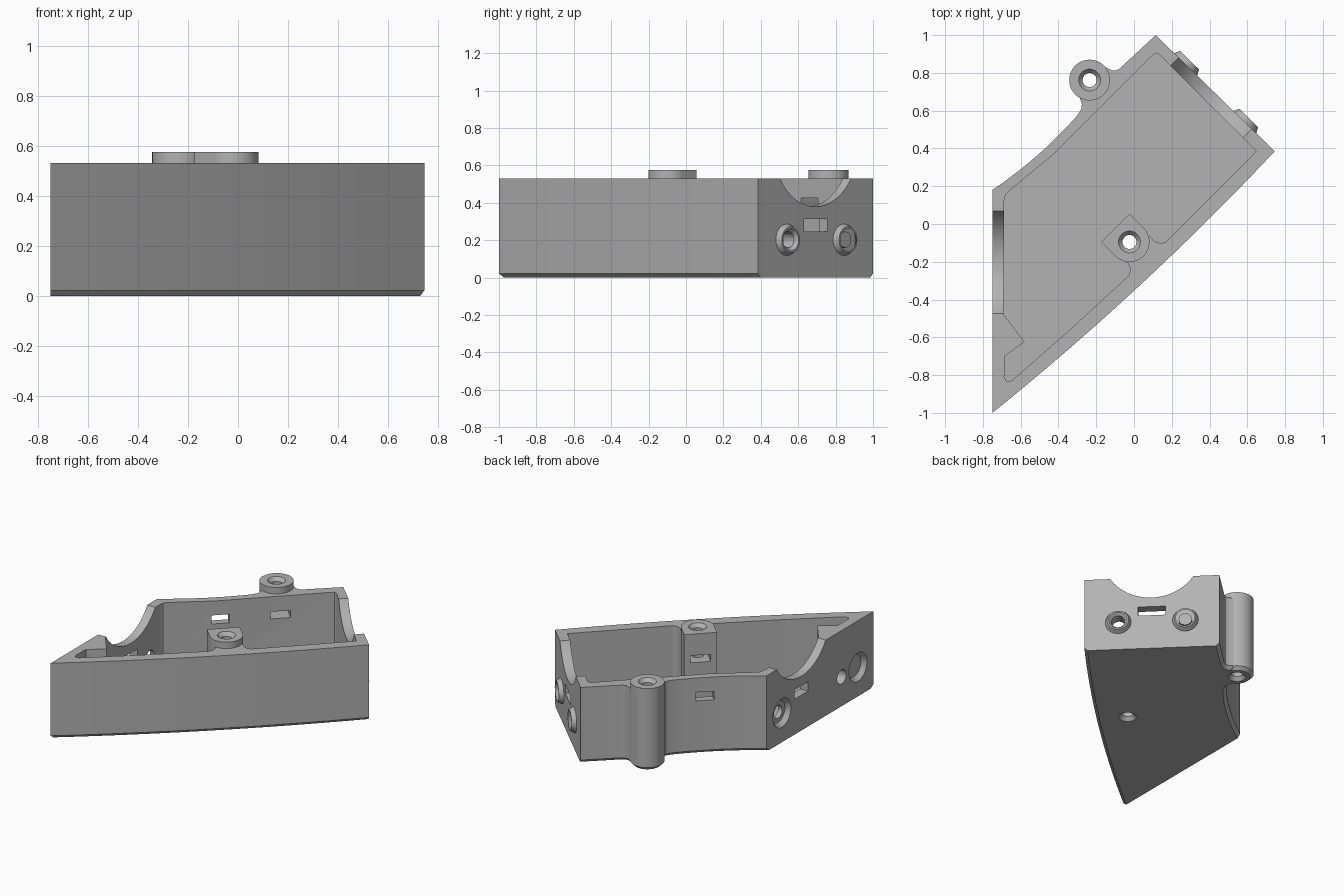
import bpy, bmesh, math
from mathutils import Vector, Matrix

if "Cube" in bpy.data.objects:
    bpy.data.objects.remove(bpy.data.objects["Cube"])

grey = bpy.data.materials.new("plain grey")
grey.use_nodes = True
grey.diffuse_color = (0.45, 0.45, 0.45, 1)
grey.node_tree.nodes["Principled BSDF"].inputs["Base Color"].default_value = (0.45, 0.45, 0.45, 1)

HEIGHT, FLOOR, BOSS_TOP = 0.53, 0.06, 0.575
UP = Vector((0, 0, 1))


def to_object(name, bm):
    bmesh.ops.recalc_face_normals(bm, faces=bm.faces)
    mesh = bpy.data.meshes.new(name)
    bm.to_mesh(mesh)
    bm.free()
    mesh.materials.append(grey)
    ob = bpy.data.objects.new(name, mesh)
    bpy.context.collection.objects.link(ob)
    return ob


def inset(pts, amounts):
    """Move each edge of a counter-clockwise outline inward by its own amount."""
    out = []
    for i in range(len(pts)):
        a, b, c = (Vector(pts[j % len(pts)]) for j in (i - 1, i, i + 1))
        d1, d2 = (b - a).normalized(), (c - b).normalized()
        n1, n2 = Vector((-d1.y, d1.x)), Vector((-d2.y, d2.x))
        k1, k2 = amounts[i - 1], amounts[i]
        det = n1.x * n2.y - n1.y * n2.x
        if abs(det) < 0.02:
            out.append(b + n1 * k1)
        else:
            out.append(Vector(((k1 * n2.y - k2 * n1.y) / det, (n1.x * k2 - n2.x * k1) / det)) + b)
    return out


def prism(name, pts, z0, z1, amounts=None, chamfer=0.022):
    levels = [(pts, z0), (pts, z1)]
    if amounts:
        levels = [(inset(pts, amounts), z0), (pts, z0 + chamfer), (pts, z1)]
    bm = bmesh.new()
    rings = [[bm.verts.new((p[0], p[1], z)) for p in ps] for ps, z in levels]
    n = len(pts)
    for lo, hi in zip(rings, rings[1:]):
        for i in range(n):
            bm.faces.new((lo[i], lo[(i + 1) % n], hi[(i + 1) % n], hi[i]))
    bm.faces.new(rings[0][::-1])
    bm.faces.new(rings[-1])
    return to_object(name, bm)


def cone(name, start, axis, length, r1, r2=None, sides=40):
    axis = Vector(axis).normalized()
    bm = bmesh.new()
    mat = Matrix.Translation(Vector(start) + axis * length / 2) @ axis.to_track_quat("Z", "Y").to_matrix().to_4x4()
    bmesh.ops.create_cone(bm, cap_ends=True, segments=sides, radius1=r1,
                          radius2=r1 if r2 is None else r2, depth=length, matrix=mat)
    return to_object(name, bm)


def block(name, centre, axis, depth, width, height):
    """Box whose depth runs along a level axis."""
    turn = math.atan2(axis[1], axis[0])
    bm = bmesh.new()
    bmesh.ops.create_cube(bm, size=1, matrix=Matrix.Translation(centre)
                          @ Matrix.Rotation(turn, 4, "Z") @ Matrix.Diagonal((depth, width, height, 1)))
    return to_object(name, bm)


def combine(target, tool, operation="DIFFERENCE"):
    mod = target.modifiers.new("join", "BOOLEAN")
    mod.operation, mod.solver, mod.object = operation, "EXACT", tool
    bpy.context.view_layer.objects.active = target
    bpy.ops.object.modifier_apply(modifier=mod.name)
    bpy.data.objects.remove(tool)


def curve(a, mid, b, n):
    """Shallow arc through three points, including both ends."""
    a, mid, b = Vector(a), Vector(mid), Vector(b)
    ctrl = mid * 2 - (a + b) / 2
    return [a * (1 - t) ** 2 + ctrl * 2 * t * (1 - t) + b * t * t for t in (i / n for i in range(n + 1))]


# Corners of the tray, and the two screw posts
tip, right, back, left = (-0.75, -1.0), (0.745, 0.385), (0.115, 1.0), (-0.75, 0.18)
post_out, post_in = Vector((-0.235, 0.762)), Vector((-0.024, -0.095))

# Body: curved long sides, flat ends, chamfer under the long sides only
front_side = curve(tip, (0.021, -0.334), right, 16)
fillets = [(-0.077, 0.822), (-0.098, 0.812), (-0.12, 0.814), (-0.15, 0.83), tuple(post_out),
           (-0.287, 0.667), (-0.276, 0.637), (-0.279, 0.608)]
back_side = curve((-0.3, 0.575), (-0.51, 0.365), left, 10)
outline = front_side + [back] + fillets + back_side
amounts = [0.022] * len(outline)
amounts[len(front_side) - 1] = amounts[-1] = 0
body = prism("tray_body", outline, 0, HEIGHT, amounts)

# Hollow inside
cavity = [(-0.69, -0.48), (-0.58, -0.624), (-0.685, -0.7), (-0.687, -0.81), (-0.675, -0.833),
          (-0.648, -0.83), (-0.34, -0.56), (-0.03, -0.275), (-0.02, -0.25), (-0.023, -0.225),
          (-0.04, -0.195), tuple(post_in), (0.085, -0.066), (0.11, -0.092), (0.14, -0.102),
          (0.17, -0.094), (0.648, 0.386), (0.13, 0.9), (0.114, 0.905), (0.098, 0.893),
          (-0.43, 0.365), (-0.655, 0.18), (-0.68, 0.155), (-0.688, 0.12)]
combine(body, prism("hollow", cavity, FLOOR, 1))

# Screw posts: one round outside, one with a squared corner side inside
ring = [post_out + Vector((math.cos(a), math.sin(a))) * 0.108
        for a in (math.tau * i / 48 for i in range(48))]
combine(body, prism("outer_post", ring, 0, BOSS_TOP, [0.022] * 48), "UNION")
r = 0.106
corner = r * math.sqrt(2)
arc = [post_in + Vector((math.cos(a), math.sin(a))) * r
       for a in (math.radians(-135 + 180 * i / 24) for i in range(25))]
square = [post_in + Vector((0, corner)), post_in + Vector((-corner, 0))]
combine(body, prism("inner_post", arc + square, 0.03, BOSS_TOP), "UNION")

# End frames: outward direction and middle of each end
ne = Vector((0.615, 0.63, 0)).normalized()
along = Vector((-ne.y, ne.x, 0))
ne_mid = Vector((0.43, 0.6925, 0))
west = Vector((-1, 0, 0))

# Raised collars on the short end
for side in (-1, 1):
    spot = ne_mid + along * 0.219 * side + UP * 0.203
    combine(body, cone("collar", spot - ne * 0.02, ne, 0.02 + 0.03, 0.094, 0.07), "UNION")
    combine(body, cone("bore", spot - ne * 0.15, ne, 0.3, 0.043))
    combine(body, cone("bore_mouth", spot + ne * 0.01, ne, 0.025, 0.043, 0.064))

# Round notches and cable slots in both ends
west_mid = Vector((-0.75, -0.203, 0))
for mid, axis, width in ((ne_mid, ne, 0.18), (west_mid, west, 0.15)):
    combine(body, cone("notch", mid - axis * 0.12 + UP * 0.7, axis, 0.2, 0.32, sides=72))
    combine(body, block("slot", mid + UP * 0.28, axis, 0.3, width, 0.065))

# Sockets and bores in the long end
for y in (0.01, -0.83):
    combine(body, cone("socket", (-0.72, y, 0.205), west, 0.04, 0.075, 0.108))
for y, radius in ((0.01, 0.045), (-0.65, 0.05)):
    combine(body, cone("bore", (-0.6, y, 0.205), west, 0.25, radius))

# Window in the long back wall, nut slots in both posts
nw = Vector((-1, 1, 0)).normalized()
combine(body, block("window", (-0.44, 0.42, 0.4), nw, 0.25, 0.115, 0.06))
combine(body, block("nut_slot", (post_out.x + 0.06, post_out.y - 0.06, 0.4), nw, 0.27, 0.13, 0.05))
combine(body, block("nut_slot", (post_in.x - 0.04, post_in.y + 0.04, 0.4), nw, 0.22, 0.13, 0.05))

# Countersunk screw holes through the posts
for p in (post_out, post_in):
    combine(body, cone("screw_hole", (p.x, p.y, -0.1), UP, 0.8, 0.037))
    combine(body, cone("top_sink", (p.x, p.y, BOSS_TOP - 0.025), UP, 0.03, 0.037, 0.062))
    combine(body, cone("bottom_sink", (p.x, p.y, -0.005), UP, 0.03, 0.062, 0.037))

bpy.ops.object.select_all(action="DESELECT")
body.select_set(True)
bpy.context.view_layer.objects.active = body
bpy.ops.object.shade_smooth_by_angle(angle=math.radians(25))
